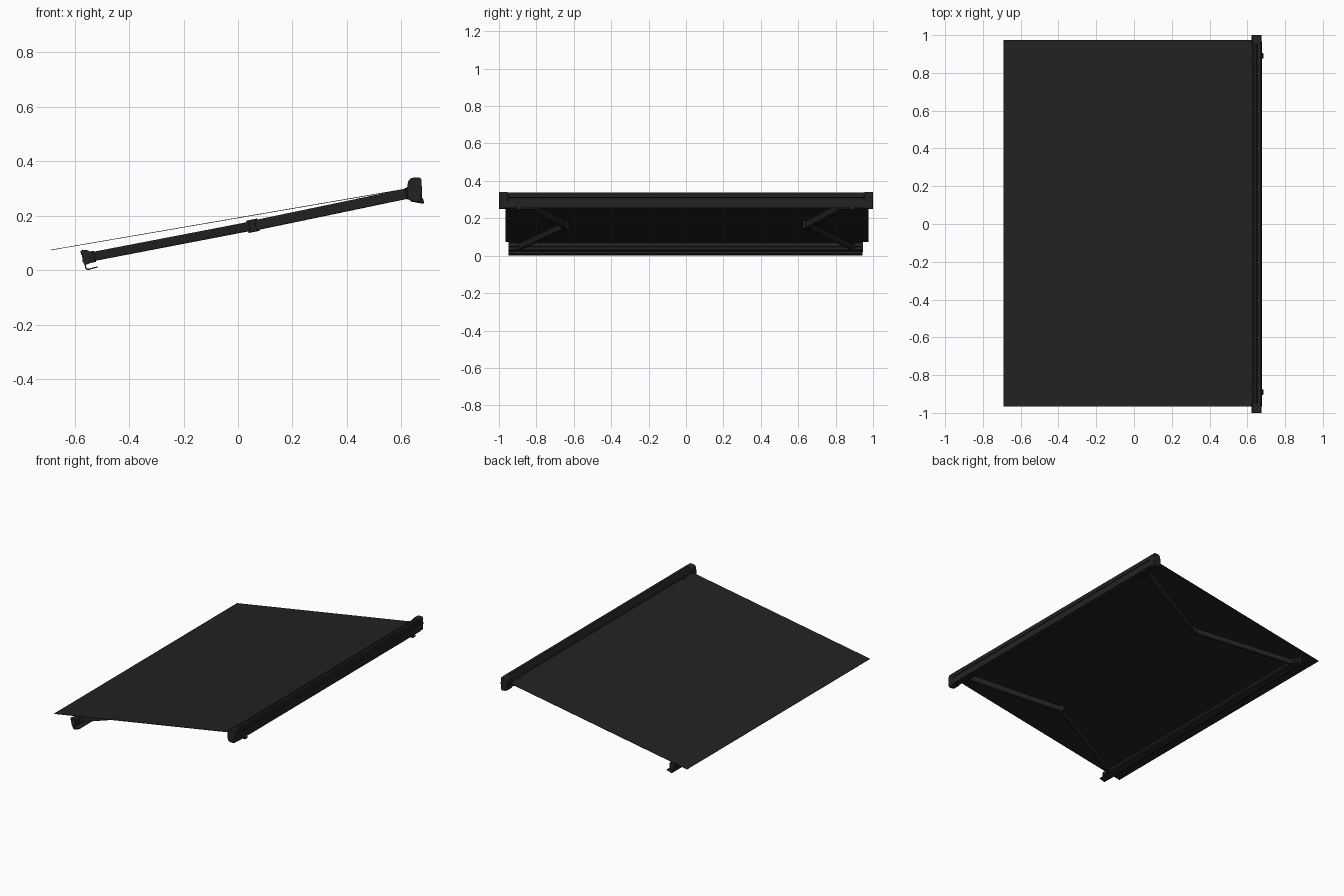
import bpy, bmesh, math
from mathutils import Vector, Matrix

if "Cube" in bpy.data.objects:
    bpy.data.objects.remove(bpy.data.objects["Cube"])

dark = bpy.data.materials.new("charcoal")
dark.diffuse_color = (0.016, 0.016, 0.016, 1)
dark.use_nodes = True
dark.node_tree.nodes["Principled BSDF"].inputs["Base Color"].default_value = dark.diffuse_color


def finish(name, bm, bevel=0.0):
    bmesh.ops.recalc_face_normals(bm, faces=bm.faces)
    me = bpy.data.meshes.new(name)
    bm.to_mesh(me)
    bm.free()
    ob = bpy.data.objects.new(name, me)
    bpy.context.collection.objects.link(ob)
    me.materials.append(dark)
    if bevel:
        m = ob.modifiers.new("bevel", 'BEVEL')
        m.width = bevel
        m.segments = 2
        m.limit_method = 'ANGLE'
        m.angle_limit = math.radians(30)
    return ob


def extrude_y(name, pts, y0, y1, bevel=0.0):
    """Closed x-z profile swept along y."""
    bm = bmesh.new()
    f = bm.faces.new([bm.verts.new((x, y0, z)) for x, z in pts])
    r = bmesh.ops.extrude_face_region(bm, geom=[f])
    vs = [v for v in r['geom'] if isinstance(v, bmesh.types.BMVert)]
    bmesh.ops.translate(bm, verts=vs, vec=(0, y1 - y0, 0))
    return finish(name, bm, bevel)


NORMAL = Vector((-0.2, 0, 1)).normalized()   # normal of the sloping arm plane


def frame(a, d):
    x = d.normalized()
    y = NORMAL.cross(x).normalized()
    z = x.cross(y)
    return Matrix.Translation(a) @ Matrix((x, y, z)).transposed().to_4x4()


def beam(name, a, b, width, height, bevel=0.004):
    a, b = Vector(a), Vector(b)
    bm = bmesh.new()
    bmesh.ops.create_cube(bm, size=1)
    bmesh.ops.scale(bm, vec=((b - a).length, width, height), verts=bm.verts)
    bmesh.ops.transform(bm, matrix=frame((a + b) / 2, b - a), verts=bm.verts)
    return finish(name, bm, bevel)


def pivot(name, p, radius, height):
    bm = bmesh.new()
    bmesh.ops.create_cone(bm, cap_ends=True, segments=20, radius1=radius,
                          radius2=radius, depth=height)
    bmesh.ops.transform(bm, matrix=frame(Vector(p), Vector((1, 0, 0.2))), verts=bm.verts)
    return finish(name, bm, 0.002)


# fabric sheet
extrude_y("fabric", [(-0.69, 0.0725), (0.635, 0.3000), (0.635, 0.3025), (-0.69, 0.0745)],
          -0.965, 0.975)

# cassette housing with shallow grooves along the top and back
extrude_y("cassette", [
    (0.627, 0.303), (0.629, 0.322), (0.636, 0.332), (0.646, 0.335), (0.648, 0.332),
    (0.652, 0.332), (0.654, 0.336), (0.672, 0.337), (0.673, 0.310), (0.669, 0.308),
    (0.669, 0.304), (0.674, 0.302), (0.678, 0.256), (0.662, 0.254), (0.640, 0.258),
    (0.626, 0.266), (0.624, 0.285)], -0.965, 0.965)

# cassette end caps
cap = [(0.622, 0.304), (0.625, 0.326), (0.634, 0.337), (0.645, 0.340), (0.668, 0.340),
       (0.674, 0.334), (0.676, 0.300), (0.675, 0.256), (0.664, 0.250), (0.640, 0.252),
       (0.624, 0.262), (0.621, 0.285)]
for s in (-1, 1):
    extrude_y("cassette_end_cap", cap, s * 0.952, s * 1.0, 0.003)

# front bar
bar = [(-0.577, 0.068), (-0.570, 0.073), (-0.556, 0.072), (-0.545, 0.067), (-0.540, 0.058),
       (-0.541, 0.048), (-0.544, 0.046), (-0.542, 0.032), (-0.550, 0.024), (-0.564, 0.022),
       (-0.570, 0.032), (-0.573, 0.046), (-0.570, 0.048), (-0.572, 0.054), (-0.576, 0.056)]
extrude_y("front_bar", bar, -0.94, 0.935)
for y0, y1 in ((-0.95, -0.94), (0.935, 0.945)):
    big = [(-0.558 + (x + 0.558) * 1.08, 0.048 + (z - 0.048) * 1.08) for x, z in bar
           if z > 0.05 or z < 0.04]
    extrude_y("front_bar_end_cap", big, y0, y1)

# curved lip below the front bar
extrude_y("front_bar_lip", [
    (-0.564, 0.026), (-0.563, 0.012), (-0.559, 0.003), (-0.551, 0.0), (-0.515, 0.010),
    (-0.516, 0.014), (-0.550, 0.005), (-0.556, 0.007), (-0.558, 0.013), (-0.559, 0.026)],
    -0.948, 0.943)

# folding arms and their joints, one on each side
for s in (-1, 1):
    shoulder = (0.645, s * 0.875, 0.286)
    elbow = (0.055, s * 0.645, 0.163)
    wrist = (-0.548, s * 0.89, 0.047)
    beam("upper_arm", shoulder, elbow, 0.026, 0.038)
    beam("fore_arm", elbow, wrist, 0.022, 0.034)
    pivot("elbow_joint", elbow, 0.021, 0.046)
    pivot("shoulder_joint", (0.636, s * 0.872, 0.284), 0.02, 0.044)
    pivot("wrist_joint", (-0.54, s * 0.887, 0.048), 0.015, 0.042)

    # wall bracket under the cassette
    extrude_y("wall_bracket", [(0.640, 0.265), (0.676, 0.268), (0.682, 0.258), (0.685, 0.245),
                               (0.664, 0.246), (0.642, 0.252)],
              s * 0.875, s * 0.905, 0.002)
    # small cover beside the shoulder
    extrude_y("shoulder_cover", [(0.630, 0.270), (0.664, 0.262), (0.662, 0.248), (0.634, 0.252)],
              s * 0.80, s * 0.91, 0.002)

# smooth shading with sharp edges kept
for ob in bpy.data.objects:
    ob.select_set(ob.type == 'MESH')
    bpy.context.view_layer.objects.active = ob
bpy.ops.object.shade_smooth_by_angle(angle=math.radians(30))
